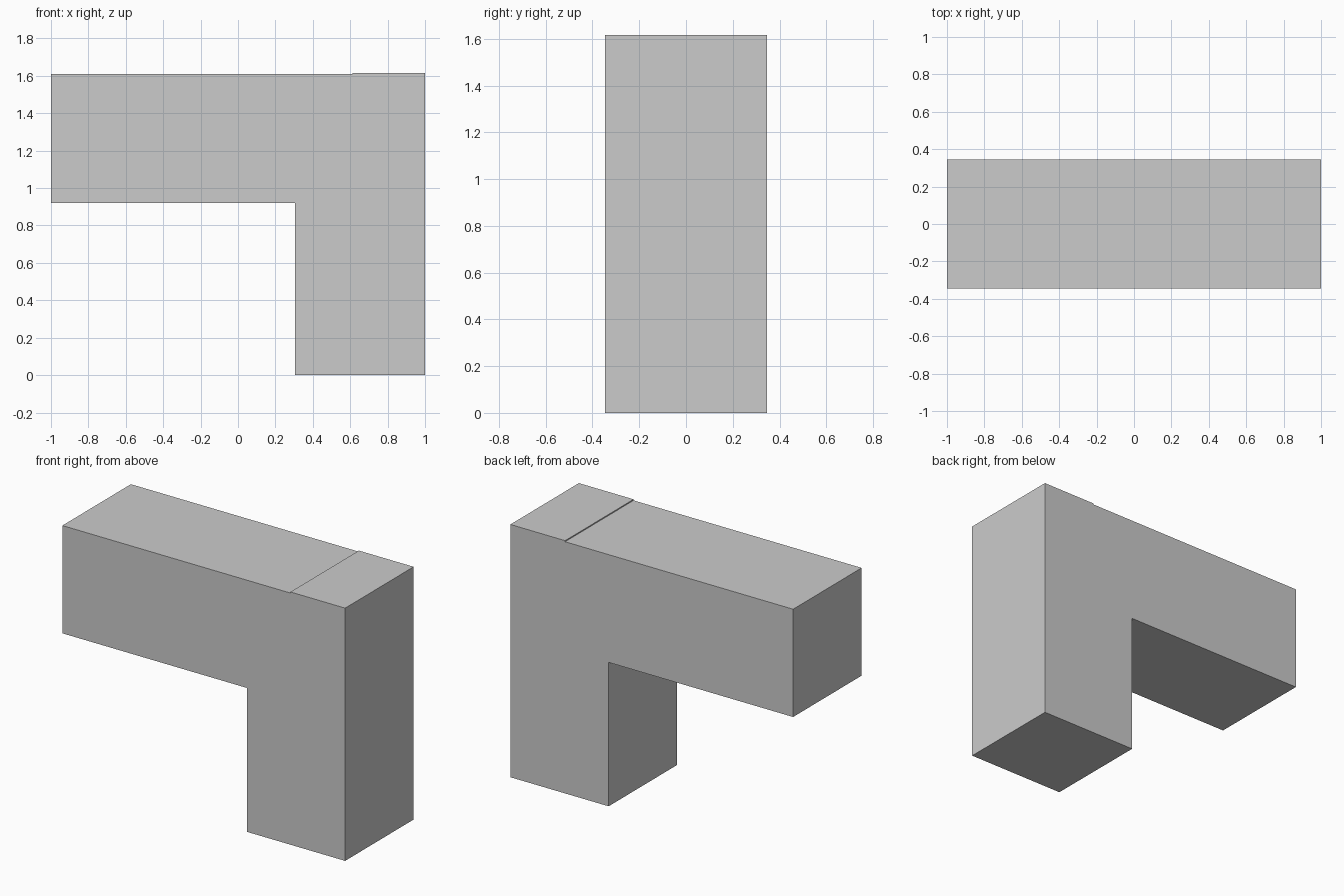
import bpy, bmesh

if "Cube" in bpy.data.objects:
    bpy.data.objects.remove(bpy.data.objects["Cube"])

HALF_DEPTH = 0.346

# L-shaped side profile (x, z), with the tiny raised step above the leg
profile = [(-1, 0.92), (0.305, 0.92), (0.305, 0), (1, 0),
           (1, 1.616), (0.613, 1.616), (0.613, 1.609), (-1, 1.609)]

# Extrude the profile from front to back
bm = bmesh.new()
face = bm.faces.new([bm.verts.new((x, -HALF_DEPTH, z)) for x, z in profile])
result = bmesh.ops.extrude_face_region(bm, geom=[face], use_keep_orig=True)
back = [v for v in result["geom"] if isinstance(v, bmesh.types.BMVert)]
bmesh.ops.translate(bm, verts=back, vec=(0, 2 * HALF_DEPTH, 0))
bmesh.ops.recalc_face_normals(bm, faces=bm.faces)

mesh = bpy.data.meshes.new("corner_block")
bm.to_mesh(mesh)
bm.free()
bpy.context.collection.objects.link(bpy.data.objects.new("corner_block", mesh))
